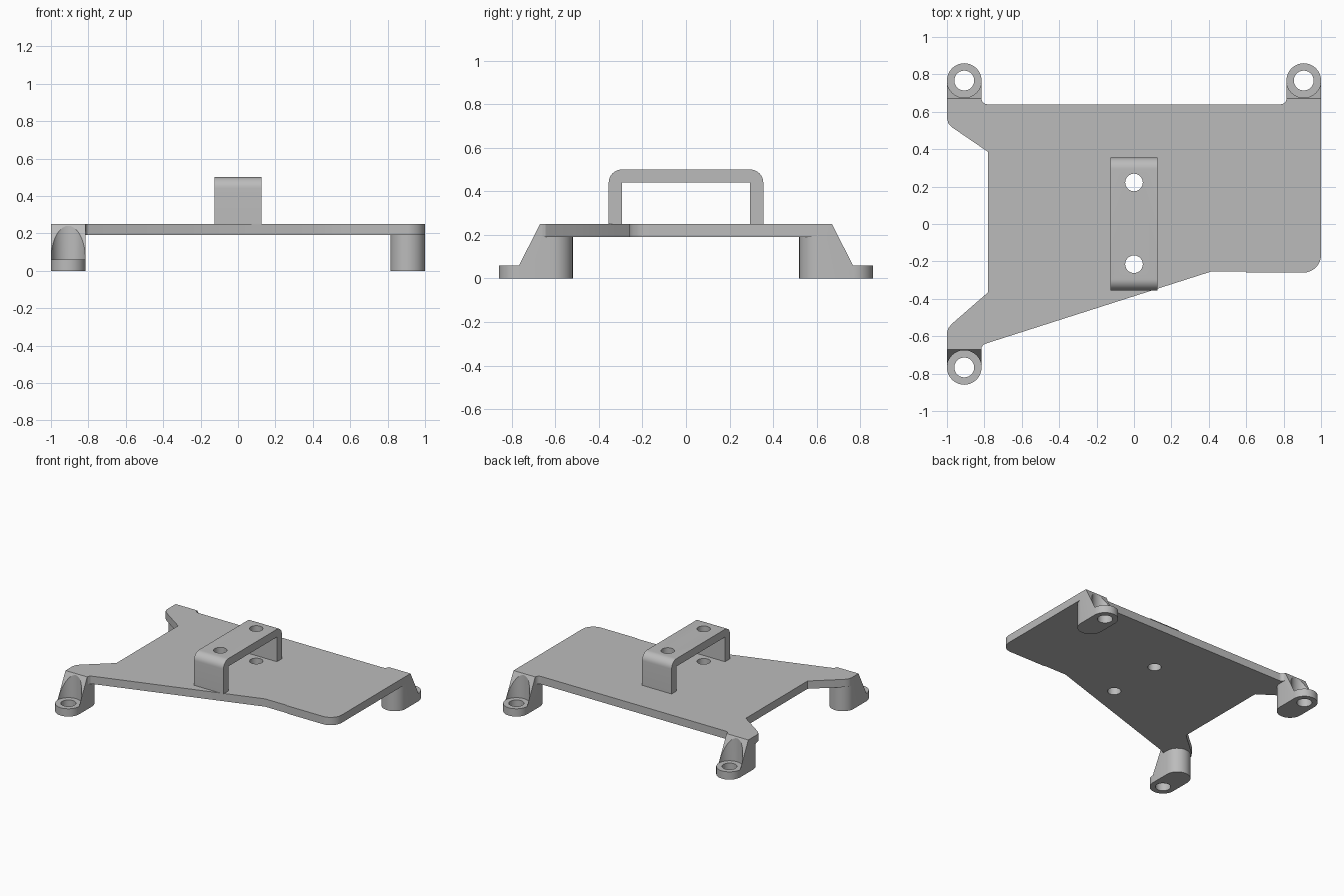
import bpy, bmesh, math
from mathutils import Vector

old = bpy.data.objects.get("Cube")
if old:
    bpy.data.objects.remove(old, do_unlink=True)

# Single grey material
GREY = (0.5, 0.5, 0.5, 1)
grey = bpy.data.materials.new("plain grey")
grey.use_nodes = True
grey.diffuse_color = GREY
grey.node_tree.nodes["Principled BSDF"].inputs["Base Color"].default_value = GREY


def arc(cx, cy, r, a0, a1, n=16):
    """Points on a circular arc, angles in degrees."""
    return [(cx + r * math.cos(math.radians(a0 + (a1 - a0) * i / n)),
             cy + r * math.sin(math.radians(a0 + (a1 - a0) * i / n)))
            for i in range(n + 1)]


def prism(name, outline, low, high, along="z"):
    """Extrude a flat outline: (x, y) along z, or (y, z) along x."""
    bm = bmesh.new()
    place = (lambda a, b: (a, b, low)) if along == "z" else (lambda a, b: (low, a, b))
    face = bm.faces.new([bm.verts.new(place(a, b)) for a, b in outline])
    shift = Vector((0, 0, high - low)) if along == "z" else Vector((high - low, 0, 0))
    grown = bmesh.ops.extrude_face_region(bm, geom=[face])["geom"]
    bmesh.ops.translate(bm, vec=shift, verts=[v for v in grown if isinstance(v, bmesh.types.BMVert)])
    bmesh.ops.recalc_face_normals(bm, faces=bm.faces)
    mesh = bpy.data.meshes.new(name)
    bm.to_mesh(mesh)
    bm.free()
    mesh.materials.append(grey)
    obj = bpy.data.objects.new(name, mesh)
    bpy.context.collection.objects.link(obj)
    return obj


def cylinder(name, x, y, r, low, high):
    return prism(name, arc(x, y, r, 0, 360, 48)[:-1], low, high)


def combine(obj, tool, operation="DIFFERENCE"):
    """Apply a boolean and discard the tool."""
    bpy.context.view_layer.objects.active = obj
    mod = obj.modifiers.new("cut", "BOOLEAN")
    mod.operation, mod.solver, mod.object = operation, "EXACT", tool
    bpy.ops.object.modifier_apply(modifier=mod.name)
    bpy.data.objects.remove(tool, do_unlink=True)


TOP, UNDER, R, FOOT_X = 0.25, 0.19, 0.0925, 0.9075

# Plate with three corner tabs and one rounded corner
outline = [(-1, 0.66), (-0.815, 0.66)]
outline += arc(-0.785, 0.67, 0.03, 180, 270, 6)
outline += arc(0.785, 0.67, 0.03, 270, 360, 6)
outline += [(0.815, 0.66), (1, 0.66)]
outline += arc(0.905, -0.165, 0.095, 0, -90)
outline += [(0.6, -0.26), (0.6, -0.255), (0.41, -0.255), (-0.785, -0.637)]
outline += [(-0.805, -0.645), (-0.815, -0.66), (-1, -0.66), (-1, -0.58)]
outline += [(-0.993, -0.557), (-0.975, -0.535), (-0.78, -0.365)]
outline += [(-0.78, 0.385), (-0.97, 0.515), (-0.992, 0.537), (-1, 0.565)]
plate = prism("plate", outline, UNDER, TOP)


# Feet: long rounded posts with a sloped nose, screw seat and hole
def add_foot(x, side):
    stadium = arc(x, 0.767, R, 0, 180) + arc(x, 0.612, R, 180, 360)
    foot = prism("foot", [(a, b * side) for a, b in stadium], 0, TOP)
    nose = [(0.67, TOP), (0.767, 0.06), (1, 0.06), (1, 0.5), (0.542, 0.5)]
    combine(foot, prism("nose_cutter", [(a * side, b) for a, b in nose],
                        x - 0.2, x + 0.2, "x"))
    combine(foot, cylinder("seat_cutter", x, 0.767 * side, R - 0.0005, 0.06, 0.5))
    combine(foot, cylinder("hole_cutter", x, 0.767 * side, 0.053, -0.1, 0.5))
    combine(plate, foot, "UNION")


for x, side in ((-FOOT_X, 1), (FOOT_X, 1), (-FOOT_X, -1)):
    add_foot(x, side)

# Handle bridge with rounded outer corners
profile = [(-0.355, TOP)] + arc(-0.295, 0.44, 0.06, 180, 90, 10)
profile += arc(0.295, 0.44, 0.06, 90, 0, 10)
profile += [(0.355, TOP), (0.295, TOP), (0.295, 0.44), (-0.295, 0.44), (-0.295, TOP)]
bridge = prism("bridge", profile, -0.126, 0.125, "x")

# Screw holes through the bridge and the plate
for y in (0.222, -0.215):
    for part in (plate, bridge):
        combine(part, cylinder("screw_cutter", 0, y, 0.047, -0.1, 0.7))

# Smooth the round walls, keep edges crisp
for part in (plate, bridge):
    bpy.ops.object.select_all(action="DESELECT")
    part.select_set(True)
    bpy.context.view_layer.objects.active = part
    bpy.ops.object.shade_smooth_by_angle(angle=math.radians(25))
